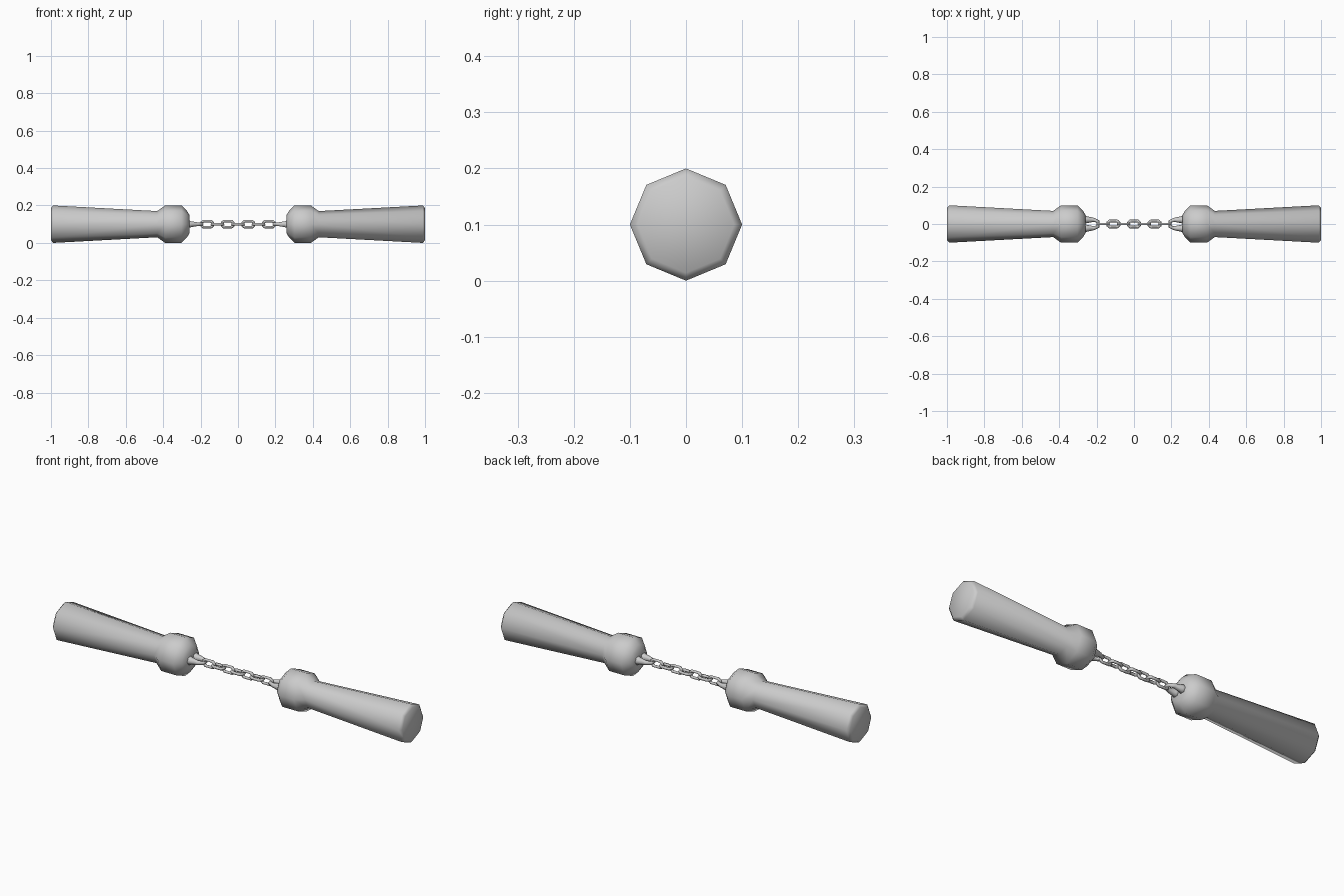
import bpy, bmesh
from math import pi, sin, cos
from mathutils import Vector, Matrix

if "Cube" in bpy.data.objects:
    bpy.data.objects.remove(bpy.data.objects["Cube"])

Z0 = 0.1  # height of the common axis


def finish(name, bm):
    bmesh.ops.recalc_face_normals(bm, faces=bm.faces)
    me = bpy.data.meshes.new(name)
    bm.to_mesh(me)
    bm.free()
    me.shade_smooth()
    ob = bpy.data.objects.new(name, me)
    bpy.context.collection.objects.link(ob)
    return ob


def skin(bm, rings, closed):
    n = len(rings[0])
    pairs = list(zip(rings, rings[1:])) + ([(rings[-1], rings[0])] if closed else [])
    for a, b in pairs:
        for i in range(n):
            j = (i + 1) % n
            bm.faces.new((a[i], a[j], b[j], b[i]))
    if not closed:
        bm.faces.new(rings[0])
        bm.faces.new(rings[-1])


def lathe_x(name, profile, sides=8):
    bm = bmesh.new()
    rings = [[bm.verts.new((x, r * cos(2 * pi * i / sides), Z0 + r * sin(2 * pi * i / sides)))
              for i in range(sides)] for x, r in profile]
    skin(bm, rings, False)
    return finish(name, bm)


def tube(name, path, radii, closed, upright=False, sides=6, centre=0.0):
    """Sweep a round section along a path in the XY plane, optionally turned upright."""
    bm = bmesh.new()
    pts = [Vector((x, y, 0)) for x, y in path]
    n, rings = len(pts), []
    for k, (p, r) in enumerate(zip(pts, radii)):
        a = pts[(k - 1) % n] if closed or k > 0 else p
        b = pts[(k + 1) % n] if closed or k < n - 1 else p
        t = ((p - a).normalized() + (b - p).normalized()).normalized()
        side = Vector((-t.y, t.x, 0))
        rings.append([bm.verts.new(p + r * (side * cos(2 * pi * i / sides) + Vector((0, 0, sin(2 * pi * i / sides)))))
                      for i in range(sides)])
    skin(bm, rings, closed)
    m = Matrix.Translation((centre, 0, Z0))
    if upright:
        m = m @ Matrix.Rotation(pi / 2, 4, 'X')
    bm.transform(m)
    return finish(name, bm)


handle = [(0.26, 0.05), (0.272, 0.07), (0.302, 0.1), (0.39, 0.1), (0.432, 0.07), (0.988, 0.1), (1.0, 0.086)]
eye = [(0.275, 0.023), (0.25, 0.023), (0.215, 0.022), (0.192, 0.013),
       (0.192, -0.013), (0.215, -0.022), (0.25, -0.023), (0.275, -0.023)]
eye_r = [0.028, 0.018, 0.011, 0.009, 0.009, 0.011, 0.018, 0.028]

# handles and their chain eyes, mirrored left and right
for s, label in ((-1, "left"), (1, "right")):
    lathe_x(label + "_handle", [(s * x, r) for x, r in handle])
    tube(label + "_chain_eye", [(s * x, y) for x, y in eye], eye_r, False)

# chain of seven links, alternately upright and flat
link = [(0.03, 0.008), (0.02, 0.016), (-0.02, 0.016), (-0.03, 0.008),
        (-0.03, -0.008), (-0.02, -0.016), (0.02, -0.016), (0.03, -0.008)]
for k in range(7):
    tube(f"chain_link_{k + 1}", link, [0.0075] * 8, True, upright=k % 2 == 0, centre=(k - 3) * 0.055)
